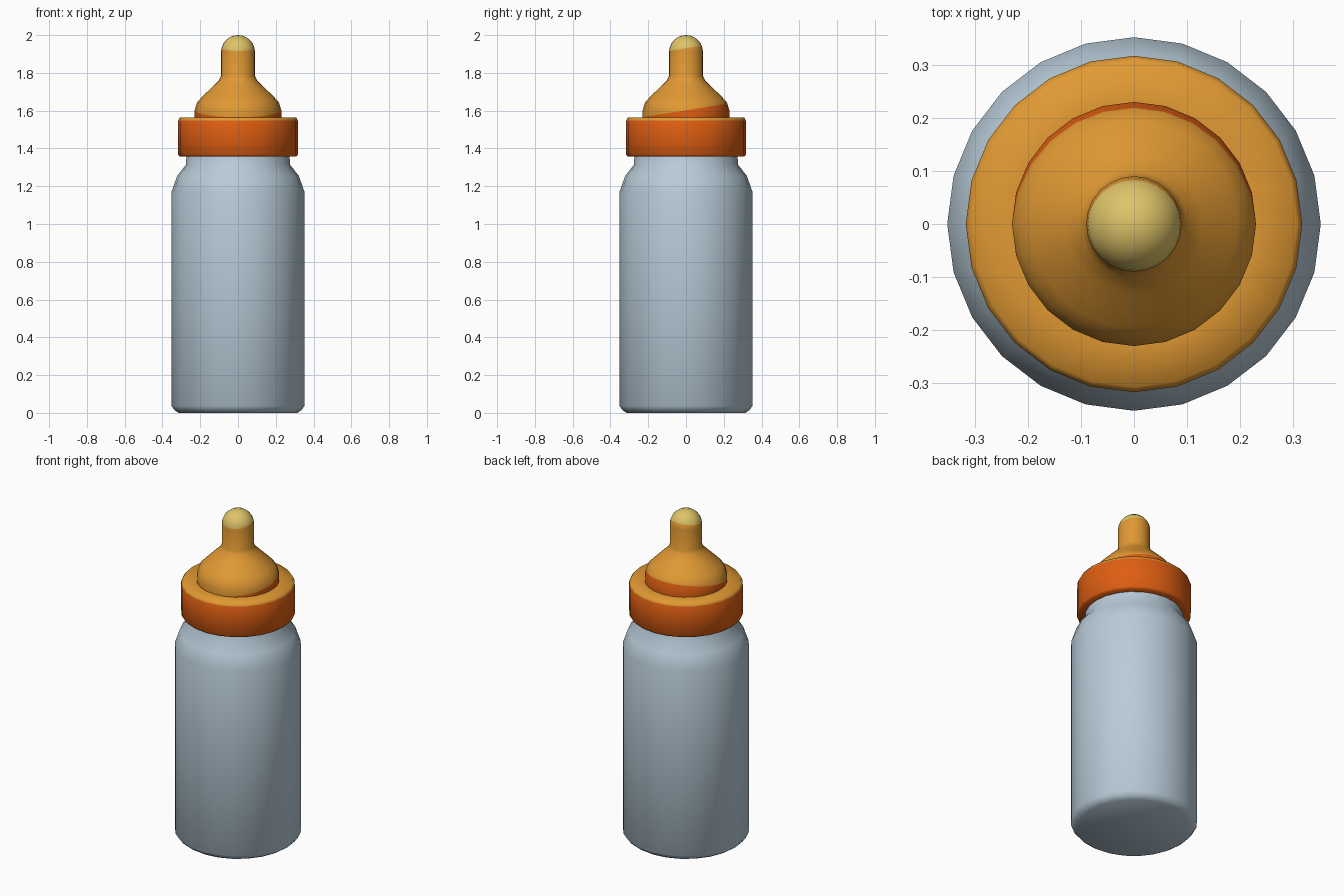
import bpy, bmesh, math
from mathutils import Vector

if "Cube" in bpy.data.objects:
    bpy.data.objects.remove(bpy.data.objects["Cube"])

SIDES = 24


def material(name, rgb):
    m = bpy.data.materials.new(name)
    m.diffuse_color = (*rgb, 1)
    m.use_nodes = True
    m.node_tree.nodes["Principled BSDF"].inputs["Base Color"].default_value = m.diffuse_color
    return m


glass = material("pale_blue", (0.48, 0.60, 0.69))
orange = material("deep_orange", (0.73, 0.112, 0.006))
amber = material("amber", (0.75, 0.318, 0.033))
cream = material("cream_yellow", (0.73, 0.55, 0.14))


def lathe(name, profile, mats, rule=None, cuts=(), closed=False, angle=40):
    """Spin (radius, z) points about z; radius 0 makes a pole."""
    bm = bmesh.new()
    rings = []
    for r, z in profile:
        if r == 0:
            rings.append([bm.verts.new((0, 0, z))] * SIDES)
        else:
            rings.append([bm.verts.new((r * math.cos(2 * math.pi * i / SIDES),
                                        r * math.sin(2 * math.pi * i / SIDES), z))
                          for i in range(SIDES)])
    pairs = list(zip(rings, rings[1:]))
    if closed:
        pairs.append((rings[-1], rings[0]))
    for a, b in pairs:
        for i in range(SIDES):
            j = (i + 1) % SIDES
            bm.faces.new(list(dict.fromkeys((a[i], a[j], b[j], b[i]))))
    # tilted cuts give clean colour borders
    for height, slope in cuts:
        bmesh.ops.bisect_plane(bm, geom=bm.verts[:] + bm.edges[:] + bm.faces[:], dist=1e-5,
                               plane_co=(0, 0, height), plane_no=Vector((0, -slope, 1)).normalized())
    bmesh.ops.recalc_face_normals(bm, faces=bm.faces)
    if rule:
        for f in bm.faces:
            f.material_index = rule(f.calc_center_median())
    me = bpy.data.meshes.new(name)
    bm.to_mesh(me)
    bm.free()
    for m in mats:
        me.materials.append(m)
    ob = bpy.data.objects.new(name, me)
    bpy.context.collection.objects.link(ob)
    bpy.ops.object.select_all(action='DESELECT')
    ob.select_set(True)
    bpy.context.view_layer.objects.active = ob
    bpy.ops.object.shade_smooth_by_angle(angle=math.radians(angle))
    return ob


# bottle body with chamfered foot, shoulder and neck
lathe("bottle_body", [(0, 0), (0.315, 0), (0.335, 0.014), (0.352, 0.036), (0.352, 1.17),
                      (0.322, 1.255), (0.275, 1.315), (0.272, 1.40), (0, 1.40)],
      [glass], angle=60)

# screw collar: orange side, amber top
lathe("collar", [(0.24, 1.36), (0.308, 1.357), (0.317, 1.368), (0.317, 1.548),
                 (0.307, 1.565), (0.222, 1.565), (0.222, 1.50), (0.24, 1.45)],
      [orange, amber], lambda c: int(c.z > 1.55), closed=True, angle=60)

# teat: orange rim, amber dome and stem, cream tip, with tilted borders
dome = [(0.09 * math.cos(math.radians(a)), 1.91 + 0.09 * math.sin(math.radians(a)))
        for a in range(0, 90, 15)]
RIM, TIP, SLOPE = 1.602, 1.931, 0.16


def teat_colour(c):
    h = c.z - SLOPE * c.y
    return 0 if h < RIM else (1 if h < TIP else 2)


lathe("teat", [(0, 1.50), (0.225, 1.50), (0.23, 1.56), (0.23, 1.60), (0.217, 1.643),
               (0.195, 1.668), (0.165, 1.698), (0.13, 1.732), (0.10, 1.762), (0.09, 1.785)]
      + dome + [(0, 2.0)],
      [orange, amber, cream], teat_colour, cuts=[(RIM, SLOPE), (TIP, SLOPE)], angle=60)
